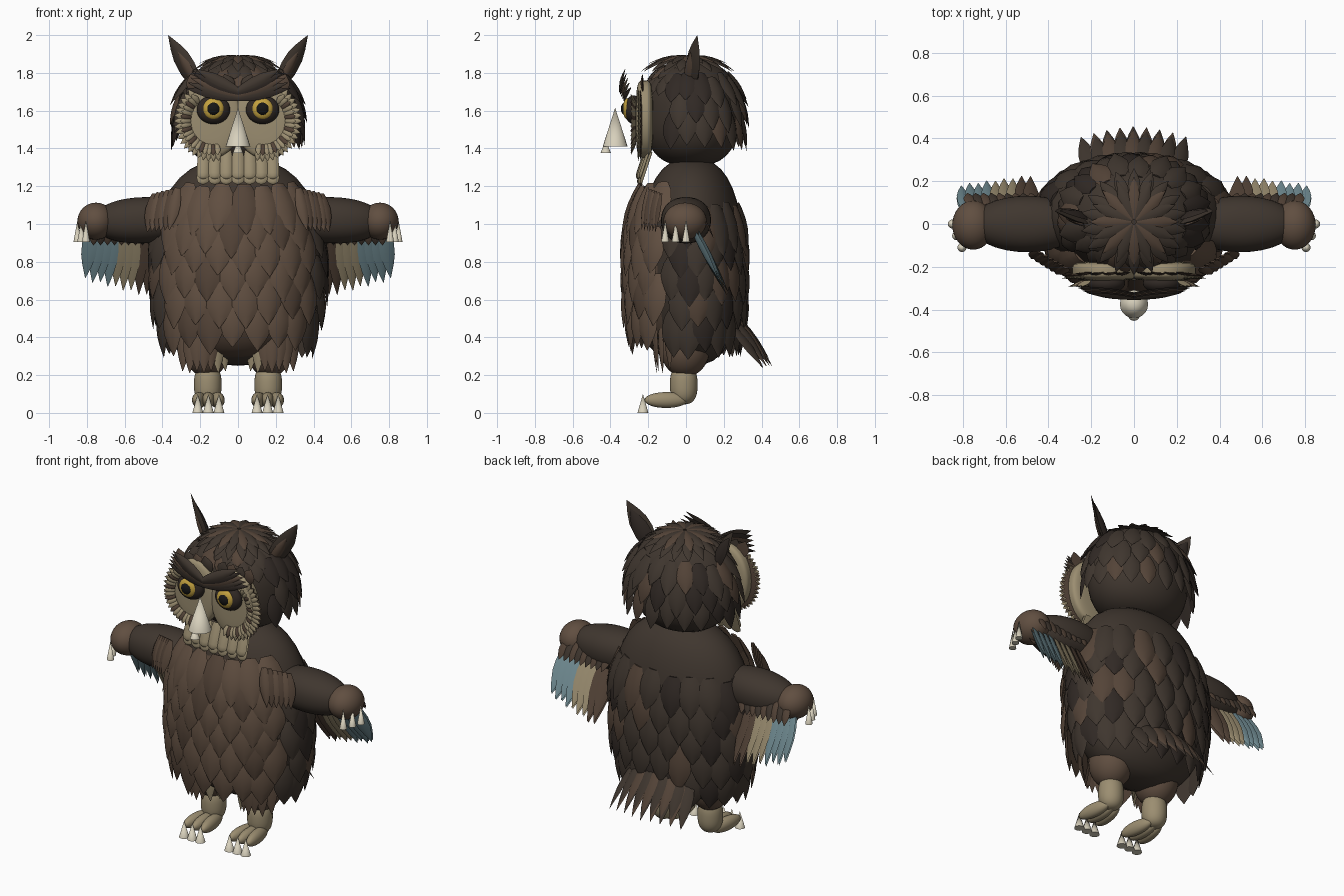
import bpy, bmesh, math, random
from mathutils import Vector, Matrix

if "Cube" in bpy.data.objects:
    bpy.data.objects.remove(bpy.data.objects["Cube"])

random.seed(4)
COLS = {
    "dark_brown": (0.050, 0.037, 0.028), "deep_brown": (0.030, 0.022, 0.018),
    "mid_brown": (0.088, 0.057, 0.039), "chest_brown": (0.118, 0.077, 0.052),
    "tan": (0.33, 0.27, 0.165), "slate_blue": (0.17, 0.27, 0.30),
    "eye_yellow": (0.55, 0.36, 0.05), "pupil_black": (0.008, 0.008, 0.008),
    "ivory": (0.68, 0.63, 0.50),
}
MATS = {}
for name, c in COLS.items():
    MATS[name] = bpy.data.materials.new(name)
    MATS[name].diffuse_color = (*c, 1)


def finish(name, bm, cols, angle=40):
    bmesh.ops.recalc_face_normals(bm, faces=bm.faces)
    me = bpy.data.meshes.new(name)
    bm.to_mesh(me)
    bm.free()
    for c in cols:
        me.materials.append(MATS[c])
    me.shade_smooth()
    me.set_sharp_from_angle(angle=math.radians(angle))
    ob = bpy.data.objects.new(name, me)
    bpy.context.collection.objects.link(ob)
    return ob


def ball(name, col, c, r, power=2.0, rot=None):
    """Ellipsoid; power above 2 makes its vertical profile boxier."""
    bm = bmesh.new()
    bmesh.ops.create_uvsphere(bm, u_segments=32, v_segments=20, radius=1)
    for v in bm.verts:
        h = math.hypot(v.co.x, v.co.y)
        if h > 1e-4:
            k = (1 - abs(v.co.z) ** power) ** (1 / power) / h
            v.co.x *= k
            v.co.y *= k
        v.co = Vector((v.co.x * r[0], v.co.y * r[1], v.co.z * r[2]))
        if rot:
            v.co = rot @ v.co
        v.co += Vector(c)
    return finish(name, bm, [col])


def cone(name, col, base, r, h, seg=20):
    bm = bmesh.new()
    m = Matrix.Translation(base) @ Matrix.Translation((0, 0, h / 2))
    bmesh.ops.create_cone(bm, cap_ends=True, segments=seg, radius1=r, radius2=0, depth=h, matrix=m)
    return finish(name, bm, [col])


LEAF = ((0, .45), (.18, .8), (.4, 1), (.6, .93), (.78, .6), (.91, .27), (1, .03))
BLUNT = ((0, .7), (.2, .9), (.5, 1), (.8, 1), (.92, .85), (.97, .5), (1, .1))


class Plumage:
    """Collects many leaf-shaped feathers into one object."""

    def __init__(self, name):
        self.name, self.bm, self.cols = name, bmesh.new(), []

    def add(self, p, d, n, length, width, col, curl=0.0, dome=.14, shape=LEAF):
        if col not in self.cols:
            self.cols.append(col)
        mi = self.cols.index(col)
        p, d, n = Vector(p), Vector(d).normalized(), Vector(n)
        n = (n - d * n.dot(d)).normalized()
        s = d.cross(n)
        rings = []
        for t, w in shape:
            c = p + d * length * t + n * curl * length * t * t
            hw, up = width * w / 2, width * w * dome
            sec = ((-1, 0), (-.6, .75), (0, 1.15), (.6, .75), (1, 0), (0, -.1))
            rings.append([self.bm.verts.new(c + s * hw * a + n * up * b) for a, b in sec])
        faces = [self.bm.faces.new(rings[0]), self.bm.faces.new(rings[-1])]
        for a, b in zip(rings, rings[1:]):
            for i in range(6):
                j = (i + 1) % 6
                faces.append(self.bm.faces.new((a[i], a[j], b[j], b[i])))
        for f in faces:
            f.material_index = mi

    def done(self):
        return finish(self.name, self.bm, self.cols, 50)


def surf(c, r, a, z, e=2.5):
    k = max(1 - (abs(z - c[2]) / r[2]) ** e, 0.02) ** (1 / e)
    return Vector((c[0] + r[0] * k * math.sin(a), c[1] - r[1] * k * math.cos(a), z))


def cover(pl, c, r, rows, a0, a1, count, length, width, cols, hang=.6, lift=.1, curl=0.0):
    """Staggered rows of feathers over an ellipsoid; angle 0 is the front."""
    for ri, z in enumerate(rows):
        for i in range(count):
            deg = a0 + (a1 - a0) * (i + .5 * (ri % 2) + .25) / count
            a = math.radians(deg + random.uniform(-1.5, 1.5))
            zz = z + random.uniform(-.015, .015)
            p = surf(c, r, a, zz)
            down = (surf(c, r, a, zz - .03) - p).normalized()
            side = surf(c, r, a + .03, zz) - p
            n = down.cross(side).normalized()
            if n.dot(p - Vector(c)) < 0:
                n = -n
            d = down + Vector((0, 0, -hang)) + n * lift
            pl.add(p, d, n, length * random.uniform(.9, 1.1), width, random.choice(cols), curl)


# Body and head cores
BC, BR = (0, .03, .8), (.44, .27, .55)
HC, HR = (0, .03, 1.585), (.305, .25, .28)
ball("body", "dark_brown", BC, BR, 2.5)
ball("chest", "mid_brown", (0, -.05, .76), (.36, .235, .47), 2.5)
ball("head", "dark_brown", HC, HR, 2.6)

# Body plumage
pl = Plumage("back_feathers")
cover(pl, BC, BR, [.56, .70, .84, .98, 1.10], 65, 295, 13, .26, .15,
      ["dark_brown"] * 3 + ["mid_brown", "deep_brown"], lift=.17)
pl.done()
pl = Plumage("chest_feathers")
cover(pl, (0, -.01, .8), (.42, .30, .56), [.60, .73, .86, .99, 1.11, 1.21], -64, 64, 7, .27, .155,
      ["chest_brown"] * 3 + ["mid_brown"], lift=.15)
pl.done()

# Head plumage
pl = Plumage("head_feathers")
cover(pl, HC, (.322, .26, .28), [1.60, 1.70, 1.79], 62, 298, 13, .195, .105,
      ["dark_brown"] * 4 + ["mid_brown", "deep_brown"], lift=.25)
cover(pl, HC, HR, [1.79, 1.83], -60, 60, 8, .13, .09, ["dark_brown", "mid_brown", "dark_brown"], .2, .15)
pl.done()
pl = Plumage("crown_feathers")
for r0, z, ln, num, drop in ((.10, 1.872, .16, 18, .22), (.01, 1.888, .20, 16, .0)):
    for i in range(num):
        a = 2 * math.pi * i / num
        o = Vector((math.sin(a), math.cos(a), 0))
        pl.add(o * r0 + Vector((0, .01, z)), o + Vector((0, 0, -drop)), (0, 0, 1), ln, .06,
               "mid_brown" if i % 2 == 0 and r0 < .1 else "dark_brown", -.2)
pl.done()

# Chin bib
pl = Plumage("chin_bib")
for layer in range(2):
    for i in range(7):
        x = -.18 + .36 * i / 6
        pl.add((x, -.195 - .012 * layer + .5 * x * x, 1.38 + .01 * layer), (x * .2, -.33, -1), (0, -1, .3),
               .18 - .02 * layer, .068, "tan", 0, .2, BLUNT)
pl.done()

# Tail: arched fan
pl = Plumage("tail")
for layer in range(2):
    for i in range(9 - 2 * layer):
        u = (i - 4 + layer) / 4
        pl.add((u * .19, .25 + .012 * layer - .03 * u * u, .525 - .04 * u * u), (u * .2, .62, -.72),
               (u * .5 + .15, .75, .62), .345 - .05 * layer - .03 * abs(u), .08,
               ("dark_brown", "mid_brown")[i % 2], -.07, .12)
pl.done()

# Beak with a small hooked tip
cone("beak", "ivory", (0, -.375, 1.41), .066, .205)
cone("beak_tip", "ivory", (0, -.425, 1.375), .028, .07)

FLAT = Matrix.Rotation(math.radians(90), 3, 'X')
for sx, side in ((-1, "left"), (1, "right")):
    # Face disc and eye
    ball(side + "_face_disc", "tan", (sx * .135, -.22, 1.555), (.155, .205, .045), 4, FLAT)
    ex, ez = sx * .13, 1.605
    ball(side + "_eye_socket", "deep_brown", (ex, -.277, ez), (.088, .05, .076))
    for part, col, r, y in (("iris", "eye_yellow", .056, -.309), ("pupil", "pupil_black", .036, -.319)):
        ball(side + "_" + part, col, (ex, y, ez + .005), (r, r, .026), 2, FLAT)

    # Fringe around the face disc, with short dark feathers in front
    pl = Plumage(side + "_face_fringe")
    for i in range(19):
        a = math.radians(-100 + 150 * i / 18)
        o = Vector((sx * math.cos(a), 0, math.sin(a) * 1.08))
        c = Vector((sx * .135, 0, 1.545))
        pl.add(c + o * .115 + Vector((0, -.24, 0)), o + Vector((0, -.15, 0)), (0, -1, 0), .09, .042, "tan", 0, .2)
        pl.add(c + o * .115 + Vector((0, -.265, 0)), o + Vector((0, -.5, 0)), (0, -1, 0), .065, .036,
               ("tan", "mid_brown", "tan")[i % 3], 0, .2)
        pl.add(c + o * .105 + Vector((0, -.22, 0)), o + Vector((0, -.25, 0)), (0, -1, 0), .10, .045, "mid_brown")
    pl.done()

    # Brow: overlapping straight slats sweeping up and out
    pl = Plumage(side + "_brow")
    for i in range(5):
        pl.add((-sx * .005, -.325 - .006 * i, 1.662 + .011 * i), (sx, .12, .20 + .075 * i), (sx * .1, -1, .35),
               .29 - .008 * i, .058, ("deep_brown", "dark_brown", "mid_brown")[i % 3], 0, .2)
    for i in range(4):
        pl.add((sx * (.04 + .06 * i), -.225, 1.70), (sx * .3, -.05, .9), (0, -1, .2),
               .10, .08, ("dark_brown", "mid_brown")[i % 2])
    pl.done()

    # Ear tufts
    pl = Plumage(side + "_ear")
    pl.add((sx * .205, .02, 1.72), (sx * .165, .04, .28), (sx * .65, -.75, 0), .325, .115, "dark_brown", 0, .16)
    pl.add((sx * .21, .035, 1.72), (sx * .16, .03, .28), (-sx * .5, .8, 0), .27, .10, "deep_brown", 0, .16)
    pl.add((sx * .22, .0, 1.74), (sx * .155, .04, .27), (sx * .65, -.75, 0), .20, .06, "mid_brown", 0, .2)
    pl.done()

    # Arm, hand and finger claws
    ball(side + "_arm", "dark_brown", (sx * .50, 0, 1.02), (.265, .132, .122), 2.2,
         Matrix.Rotation(sx * math.radians(2), 3, 'Y'))
    ball(side + "_hand", "chest_brown", (sx * .752, -.005, 1.015), (.098, .115, .098))
    for x, y in ((.805, -.11), (.83, -.055), (.85, 0)):
        cone(side + "_finger_claw", "ivory", (sx * x, y, .905), .021, .115)

    # Shoulder feathers
    pl = Plumage(side + "_shoulder_feathers")
    for i in range(6):
        u = i / 5
        pl.add((sx * (.32 + .12 * u), -.20 + .07 * u, 1.19 - .03 * u), (sx * .2, -.16, -1), (sx * .3, -1, .1),
               .23 - .02 * u, .07, ("chest_brown", "mid_brown")[i % 2], 0, .2)
    pl.done()

    # Wing flight feathers, inner brown to outer blue, with short coverts
    pl = Plumage(side + "_wing")
    for i in range(9):
        x = .475 + .037 * i
        col = "mid_brown" if i < 2 else "tan" if i < 5 else "slate_blue"
        ln = .42 - .012 * i + .015 * (i % 2)
        for y, n, k in ((.02, (sx * .35, -.8, -.42), 1), (.035, (sx * -.35, .8, .42), .97)):
            pl.add((sx * x, y, 1.0), (sx * (.02 + .012 * i), .46, -.88), n, ln * k, .085, col, 0, .09)
        cov = ("mid_brown", "dark_brown")[i % 2]
        pl.add((sx * (x - .01), .09, 1.03), (sx * .15, .45, -.85), (0, .86, .5), .12, .055, cov)
        pl.add((sx * (x - .01), -.005, .97), (sx * .05, .38, -.9), (0, -.9, -.4), .09, .05, cov)
    pl.done()

    # Leg, thigh plumage, toes and toe claws
    ball(side + "_thigh", "chest_brown", (sx * .165, -.005, .345), (.125, .132, .155))
    ball(side + "_shin", "tan", (sx * .16, -.012, .15), (.073, .073, .105), 2.6)
    pl = Plumage(side + "_thigh_feathers")
    for i in range(7):
        u = (i - 3) / 3
        pl.add((sx * .18 + u * .10, -.17 + .07 * u * u, .49 - .01 * (i % 2)), (u * .05, .06, -1), (u * .5, -1, 0),
               .27, .08, "tan" if u * sx < -.6 else "chest_brown")
    pl.done()
    for k in (-1, 0, 1):
        tx = sx * .157 + k * .056
        ball(side + "_toe", "tan", (tx - k * .008, -.105, .068), (.036, .115, .042), 2,
             Matrix.Rotation(k * .13, 3, 'Z'))
        cone(side + "_toe_claw", "ivory", (tx, -.228, 0), .029, .10)

for m in bpy.data.materials:
    if m.users and not m.is_grease_pencil:
        m.use_nodes = True
        m.node_tree.nodes["Principled BSDF"].inputs["Base Color"].default_value = m.diffuse_color
